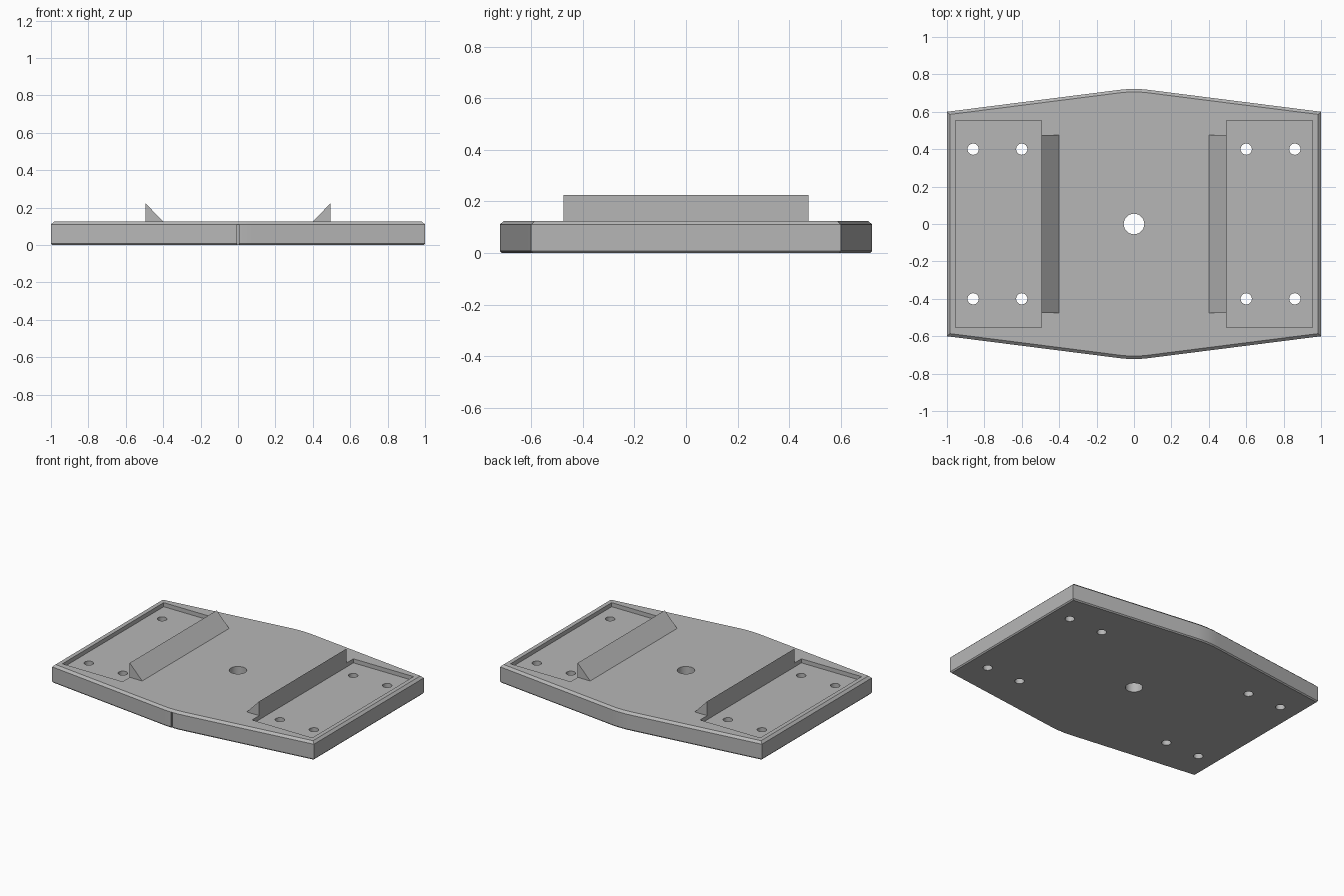
import bpy, bmesh, math
from mathutils import Vector

if "Cube" in bpy.data.objects:
    bpy.data.objects.remove(bpy.data.objects["Cube"])

grey = bpy.data.materials.new("plain_grey")
grey.diffuse_color = (0.47, 0.47, 0.47, 1)
grey.use_nodes = True
grey.node_tree.nodes["Principled BSDF"].inputs["Base Color"].default_value = grey.diffuse_color
TOP = 0.125


def make_object(name, bm):
    bmesh.ops.recalc_face_normals(bm, faces=bm.faces)
    mesh = bpy.data.meshes.new(name)
    bm.to_mesh(mesh)
    bm.free()
    mesh.materials.append(grey)
    ob = bpy.data.objects.new(name, mesh)
    bpy.context.collection.objects.link(ob)
    return ob


def offset(points, d):
    """Move a counter-clockwise outline inwards by d with mitred corners."""
    result = []
    for i, p in enumerate(points):
        a = (p - points[i - 1]).normalized()
        b = (points[(i + 1) % len(points)] - p).normalized()
        na, nb = Vector((-a.y, a.x)), Vector((-b.y, b.x))
        result.append(p + (na + nb) * d / (1 + na.dot(nb)))
    return result


def loft(name, layers):
    """Closed solid through a stack of (outline, z) layers."""
    bm = bmesh.new()
    rings = [[bm.verts.new((p[0], p[1], z)) for p in pts] for pts, z in layers]
    for low, high in zip(rings, rings[1:]):
        for i in range(len(low)):
            j = (i + 1) % len(low)
            bm.faces.new((low[i], low[j], high[j], high[i]))
    bm.faces.new(rings[0][::-1])
    bm.faces.new(rings[-1])
    return make_object(name, bm)


def box(name, x0, x1, y0, y1, z0, z1):
    pts = [(x0, y0), (x1, y0), (x1, y1), (x0, y1)]
    return loft(name, [(pts, z0), (pts, z1)])


def cylinder(name, x, y, r):
    pts = [(x + r * math.cos(a * math.tau / 32), y + r * math.sin(a * math.tau / 32))
           for a in range(32)]
    return loft(name, [(pts, -0.1), (pts, 0.3)])


# Plate outline: straight sides, shallow peaks with rounded tips at front and back
slope, half = 0.127, 0.08
back = [Vector((1, 0.6))]
for i in range(9):
    x = half * (1 - i / 4)
    back.append(Vector((x, 0.6 + slope * (1 - half / 2) - slope * x * x / (2 * half))))
back.append(Vector((-1, 0.6)))
outline = back + [-p for p in back]

# Plate with chamfered rims
plate = loft("base_plate", [(offset(outline, 0.007), 0), (outline, 0.008),
                            (outline, 0.11), (offset(outline, 0.016), TOP)])

# Cutters: recessed pockets, screw holes, centre hole, front notch
cutters = [cylinder("centre_hole_cutter", 0, 0, 0.055),
           box("front_notch_cutter", -0.006, 0.006, -0.8, -0.71, -0.1, 0.11)]
for side, s in (("left", -1), ("right", 1)):
    xs = sorted((s * 0.495, s * 0.955))
    cutters.append(box(side + "_pocket_cutter", *xs, -0.553, 0.553, 0.097, 0.3))
    for x in (0.6, 0.86):
        for y in (-0.4, 0.4):
            cutters.append(cylinder(side + "_screw_hole_cutter", s * x, y, 0.03))

for cutter in cutters:
    mod = plate.modifiers.new(cutter.name, 'BOOLEAN')
    mod.operation = 'DIFFERENCE'
    mod.solver = 'EXACT'
    mod.object = cutter
    cutter.hide_render = True
    cutter.hide_set(True)

# Apply the cuts, then remove the helpers
bpy.context.view_layer.update()
cut_mesh = bpy.data.meshes.new_from_object(
    plate.evaluated_get(bpy.context.evaluated_depsgraph_get()))
plate.modifiers.clear()
plate.data = cut_mesh
cut_mesh.materials.clear()
cut_mesh.materials.append(grey)
for poly in cut_mesh.polygons:
    poly.material_index = 0
for cutter in cutters:
    bpy.data.objects.remove(cutter)

# Smooth the hole walls and rounded tips, keeping hard edges sharp
bpy.context.view_layer.objects.active = plate
plate.select_set(True)
bpy.ops.object.shade_smooth_by_angle(angle=math.radians(20))

# Triangular ridges along the inner pocket edges, upright face outwards
for side, s in (("left", -1), ("right", 1)):
    bm = bmesh.new()
    profile = [(0.40, TOP), (0.495, TOP), (0.495, 0.224)]
    ends = [[bm.verts.new((s * x, y, z)) for x, z in profile] for y in (-0.475, 0.475)]
    bm.faces.new(ends[0])
    bm.faces.new(ends[1][::-1])
    for i in range(3):
        j = (i + 1) % 3
        bm.faces.new((ends[0][i], ends[1][i], ends[1][j], ends[0][j]))
    make_object(side + "_ridge", bm)
